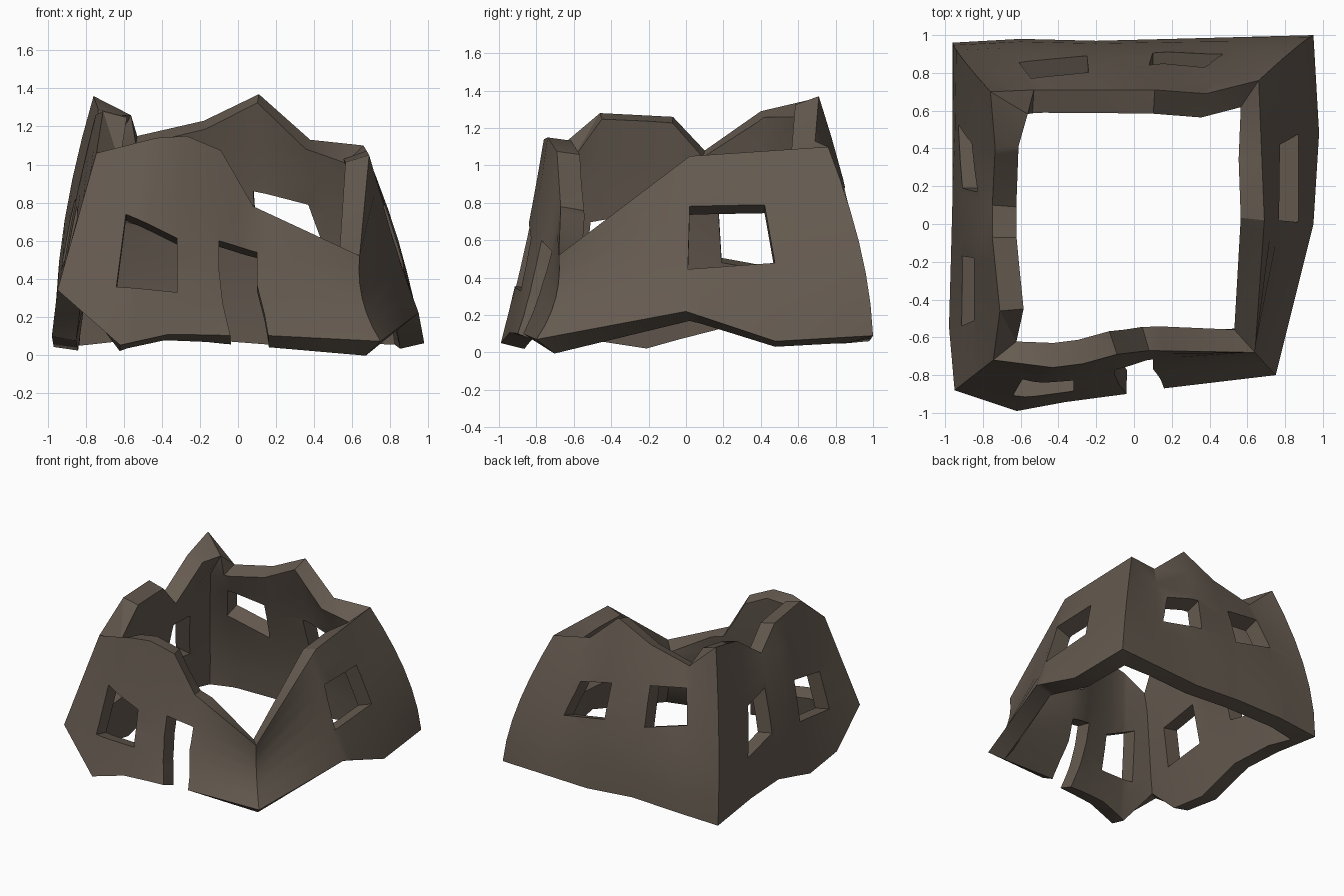
import bpy, bmesh
from mathutils import Vector

if "Cube" in bpy.data.objects:
    bpy.data.objects.remove(bpy.data.objects["Cube"])

ROWS = 6
THICK = 0.13

stone = bpy.data.materials.new("weathered brown stone")
stone.diffuse_color = (0.13, 0.103, 0.08, 1)
stone.use_nodes = True
stone.node_tree.nodes["Principled BSDF"].inputs["Base Color"].default_value = stone.diffuse_color

# Shared corners: base point, top point, bulge of the corner edge
FL = ((-.95, -.88, .34), (-.745, -.72, 1.06), .0)
FR = ((.75, -.80, .07), (.64, -.68, .52), -.06)
BR = ((.95, 1.0, .09), (.66, .76, 1.10), .05)
BL = ((-.96, .96, .06), (-.76, .70, 1.36), .06)

# Each wall: start corner, end corner, run axis, base points, broken top points
WALLS = [
    (FL, FR, 0,
     [(-.62, -.99, .05), (-.35, -.94, .11), (-.04, -.90, .10), (.16, -.87, .10)],
     [(-.43, -.76, 1.14), (-.27, -.74, 1.15), (-.09, -.69, 1.075), (.08, -.67, .78)]),
    (FR, BR, 1,
     [(.95, .0, .22), (.98, .48, .06)],
     [(.69, .02, 1.05)]),
    (BR, BL, 0,
     [(.2, .98, .06), (-.2, .97, .09), (-.6, .98, .08)],
     [(.38, .69, 1.13), (.11, .71, 1.37), (-.18, .71, 1.23), (-.53, .71, 1.15)]),
    (BL, FL, 1,
     [(-.96, .53, .12), (-.96, .17, .14), (-.97, -.21, .04), (-.98, -.56, .10)],
     [(-.735, .40, 1.29), (-.75, .10, 1.08), (-.75, -.07, 1.26), (-.71, -.46, 1.28)]),
]


def params(points, axis):
    """Fraction of the wall run at which each point sits."""
    a, b = points[0][axis], points[-1][axis]
    return [(p[axis] - a) / (b - a) for p in points]


def sample(points, fracs, s):
    for p, q, a, b in zip(points, points[1:], fracs, fracs[1:]):
        if s <= b + 1e-6:
            return Vector(p).lerp(Vector(q), (s - a) / (b - a))
    return Vector(points[-1])


# Closed loop of wall columns, lofted from base line to broken top line
columns = []
for start, end, axis, low, high in WALLS:
    low = [start[0]] + low + [end[0]]
    high = [start[1]] + high + [end[1]]
    fl, fh = params(low, axis), params(high, axis)
    stops = []
    for s in sorted(fl + fh):
        if s < .99 and (not stops or s - stops[-1] > .01):
            stops.append(s)
    for s in stops:
        b, t = sample(low, fl, s), sample(high, fh, s)
        bulge = start[2] + (end[2] - start[2]) * s
        col = []
        for r in range(ROWS + 1):
            k = r / ROWS
            p = b.lerp(t, k)
            f = 1 + bulge * 4 * k * (1 - k)
            col.append(Vector((p.x * f, p.y * f, p.z)))
        columns.append(col)

bm = bmesh.new()
grid = [[bm.verts.new(p) for p in col] for col in columns]
for i, col in enumerate(grid):
    nxt = grid[(i + 1) % len(grid)]
    for r in range(ROWS):
        bm.faces.new((col[r], nxt[r], nxt[r + 1], col[r + 1]))
mesh = bpy.data.meshes.new("ruined_walls")
bm.to_mesh(mesh)
bm.free()
walls = bpy.data.objects.new("ruined_walls", mesh)
bpy.context.collection.objects.link(walls)
mesh.materials.append(stone)
solid = walls.modifiers.new("thickness", 'SOLIDIFY')
solid.thickness = THICK
solid.offset = -1
solid.use_even_offset = True
walls.modifiers.new("triangles", 'TRIANGULATE')


# Openings: outline in (run, height), pushed through along the wall's lean
def opening(name, axis, side, base, lean, outline):
    bm = bmesh.new()
    rings = []
    for depth in (.12, -.3):
        ring = []
        for u, z in outline:
            d = side * (base - lean * z + depth)
            h = z + lean * depth
            ring.append(bm.verts.new((u, d, h) if axis == 0 else (d, u, h)))
        rings.append(ring)
    bm.faces.new(rings[0])
    bm.faces.new(rings[1][::-1])
    n = len(outline)
    for i in range(n):
        j = (i + 1) % n
        bm.faces.new((rings[0][j], rings[0][i], rings[1][i], rings[1][j]))
    bmesh.ops.triangulate(bm, faces=bm.faces)
    bmesh.ops.recalc_face_normals(bm, faces=bm.faces)
    me = bpy.data.meshes.new(name)
    bm.to_mesh(me)
    bm.free()
    me.materials.append(stone)
    ob = bpy.data.objects.new(name, me)
    bpy.context.collection.objects.link(ob)
    ob.hide_render = True
    mod = walls.modifiers.new(name, 'BOOLEAN')
    mod.operation = 'DIFFERENCE'
    mod.solver = 'MANIFOLD'
    mod.object = ob
    return ob


cutters = [
    opening("front_window_cut", 0, -1, 1.02, .26,
            [(-.59, .74), (-.32, .62), (-.32, .34), (-.64, .36)]),
    opening("doorway_cut", 0, -1, .92, .24,
            [(-.10, .60), (.10, .555), (.10, .38), (.14, .22), (.16, .10), (.18, -.15),
             (.0, -.15), (-.04, .10), (-.08, .27), (-.10, .45)]),
    opening("right_window_cut", 1, 1, 1.05, .37,
            [(.02, .78), (.42, .785), (.475, .48), (.01, .45)]),
    opening("back_window_cut_a", 0, 1, 1.10, .32,
            [(-.24, .945), (-.545, 1.0), (-.61, .745), (-.25, .645)]),
    opening("back_window_cut_b", 0, 1, 1.10, .32,
            [(.37, .83), (.08, .89), (.10, .62), (.47, .56)]),
    opening("left_window_cut_a", 1, -1, 1.03, .2,
            [(.43, .81), (.17, .85), (.19, .51), (.53, .445)]),
    opening("left_window_cut_b", 1, -1, 1.03, .2,
            [(-.18, .785), (-.51, .73), (-.54, .43), (-.17, .467)]),
]

# Apply the build and shade: soft wall faces, crisp broken edges
bpy.context.view_layer.objects.active = walls
walls.select_set(True)
for name in [m.name for m in walls.modifiers]:
    bpy.ops.object.modifier_apply(modifier=name)
for c in cutters:
    bpy.data.objects.remove(c)
bpy.ops.object.shade_smooth_by_angle(angle=0.52)
